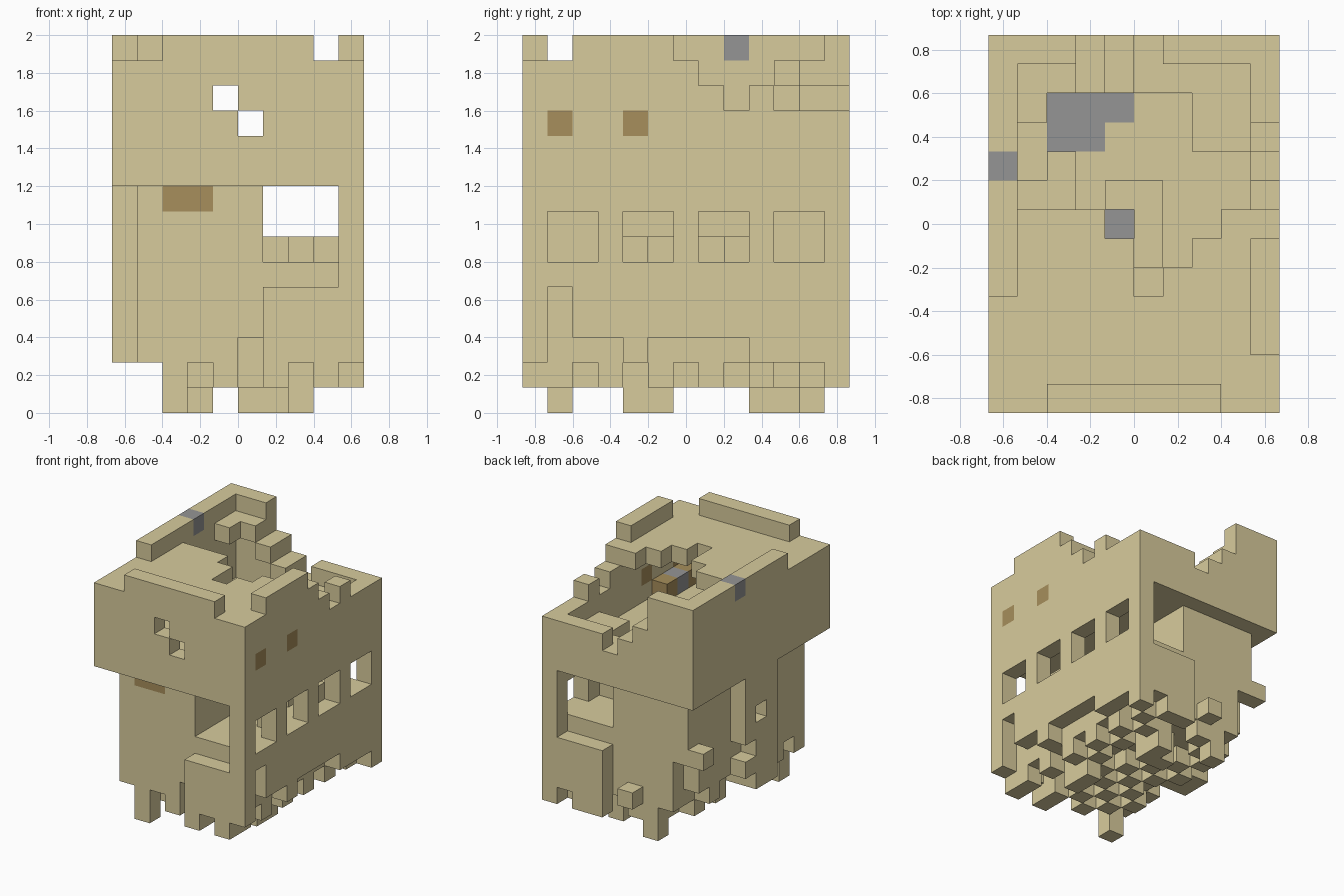
import bpy, bmesh, random
from mathutils import Vector

if "Cube" in bpy.data.objects:
    bpy.data.objects.remove(bpy.data.objects["Cube"], do_unlink=True)

random.seed(4)
U = 2 / 15                      # size of one block
W, D = 10, 13                   # blocks wide and deep
cells = {}                      # block position -> (part name, colour index)


def box(part, x, y, z, colour=0):
    """Fill a range of blocks; each range is (start, end)."""
    for i in range(*x):
        for j in range(*y):
            for k in range(*z):
                cells[i, j, k] = (part, colour)


def cut(x, y, z):
    for i in range(*x):
        for j in range(*y):
            for k in range(*z):
                cells.pop((i, j, k), None)


def one(part, i, j, k, colour=0):
    cells[i, j, k] = (part, colour)


def material(name, rgb):
    m = bpy.data.materials.new(name)
    m.use_nodes = True
    m.diffuse_color = (*rgb, 1)
    m.node_tree.nodes["Principled BSDF"].inputs["Base Color"].default_value = (*rgb, 1)
    return m


MATS = [material("sandstone", (.685, .598, .335)),
        material("brown_wood", (.385, .272, .106)),
        material("grey_stone", (.3, .3, .3))]

# Solid foundation with a crumbling, checkered underside
box("foundation", (1, 9), (1, 12), (3, 6))
for i in range(2, 9):
    for j in range(1, 12):
        if random.random() < .65:
            one("foundation", i, j, 2)
        if (i + j) % 2 and random.random() < .8:
            box("hanging_rubble", (i, i + 1), (j, j + 1), (1, 3))

# Broken lower edge of the front wall
for i, low in zip(range(1, 6), (2, 0, 2, 1, 3)):
    cut((i, i + 1), (1, 2), (0, low))
    box("lower_front_wall", (i, i + 1), (1, 2), (low, 9))

# Rest of the lower storey walls
box("lower_back_wall", (2, 6), (11, 12), (2, 9))
for j, low in zip(range(1, 12), (2, 3, 2, 3, 2, 2, 3, 3, 2, 3, 5)):
    cut((1, 2), (j, j + 1), (0, low))
    box("lower_left_wall", (1, 2), (j, j + 1), (low, 9))
box("inner_wall", (5, 6), (2, 11), (6, 9))

# Hanging legs
for i, j in ((2, 1), (3, 11), (7, 4), (7, 5), (5, 9), (6, 9), (6, 10)):
    box("hanging_leg", (i, i + 1), (j, j + 1), (0, 3))

# Parapet blocks under the front and back openings
for i, f, b in zip(range(6, 10), (1, 2, 1, 2), (1, 1, 2, 1)):
    box("front_balcony", (i, i + 1), (0, 1), (f, 5))
    box("back_balcony", (i, i + 1), (12, 13), (b, 5))

# Upper storey floor and outer walls with ruined tops
box("upper_floor", (0, 10), (0, 13), (9, 10))
box("upper_front_wall", (0, 10), (0, 1), (9, 14))
box("front_parapet", (2, 8), (0, 1), (14, 15))
box("upper_left_wall", (0, 1), (0, 13), (9, 14))
box("left_parapet", (0, 1), (4, 13), (14, 15))
for i, top in enumerate((15, 15, 15, 13, 12, 11, 12, 12, 12, 12)):
    box("upper_back_wall", (i, i + 1), (12, 13), (9, top))

# Full height side wall, ragged above and below
tops = (14, 14, 15, 15, 15, 15, 14, 13, 12, 13, 12, 12, 12)
lows = (2, 5, 3, 3, 2, 3, 3, 3, 3, 2, 2, 2, 1)
for j, (low, top) in enumerate(zip(lows, tops)):
    box("window_wall", (9, 10), (j, j + 1), (low, top))
for j in (1, 4, 7, 10):
    cut((9, 10), (j, j + 2), (6, 8))

# Peep holes in the front
cut((4, 5), (0, 1), (12, 13))
cut((5, 6), (0, 1), (11, 12))

# Roof with a collapsed back
for i, edge in zip(range(1, 9), (7, 7, 7, 6, 4, 5, 6, 7)):
    box("roof", (i, i + 1), (1, edge), (13, 14))
for i, j, k in ((1, 10, 13), (1, 11, 13), (2, 11, 13), (3, 11, 12), (4, 11, 11)):
    one("roof_remnant", i, j, k)

# Rubble lying on the upper floor
box("fallen_rubble", (7, 9), (9, 12), (10, 11))
box("fallen_rubble", (5, 7), (11, 12), (10, 11))
box("fallen_rubble", (1, 3), (7, 8), (10, 11))
for i, j in ((2, 8), (4, 7), (5, 7), (5, 6), (5, 5)):
    one("fallen_rubble", i, j, 10)

# Side buttress with a slot, and loose ledge blocks
box("buttress", (0, 1), (5, 7), (2, 9))
box("buttress", (0, 1), (7, 8), (5, 9))
cut((0, 1), (6, 7), (6, 7))
for i, j, k in ((0, 11, 5), (0, 7, 3), (4, 12, 2)):
    one("ledge_block", i, j, k)

# Low blocks inside the lower room
for i, j in ((8, 4), (6, 5), (7, 7), (8, 8)):
    one("inner_block", i, j, 6)

# Coloured blocks
for i, j, k in ((9, 1, 11), (9, 4, 11), (2, 1, 8), (3, 1, 8),
                (8, 1, 10), (8, 3, 10)):
    one("wood_block", i, j, k, 1)
for i, j, k in ((2, 9, 9), (2, 10, 9), (3, 9, 9), (3, 10, 9),
                (4, 10, 9), (4, 6, 9), (0, 8, 14), (8, 2, 10)):
    one("stone_block", i, j, k, 2)

# Turn each part into a mesh of its exposed faces
AXES = [Vector((1, 0, 0)), Vector((0, 1, 0)), Vector((0, 0, 1))]
for part in sorted({p for p, c in cells.values()}):
    bm = bmesh.new()
    for pos, (name, colour) in cells.items():
        if name != part:
            continue
        centre = Vector(pos) + Vector((.5, .5, .5)) - Vector((W / 2, D / 2, 0))
        for a in range(3):
            for s in (1, -1):
                n = AXES[a] * s
                if tuple(int(v) for v in Vector(pos) + n) in cells:
                    continue
                u, v = AXES[(a + 1) % 3] / 2, AXES[(a + 2) % 3] / 2 * s
                mid = centre + n / 2
                ring = (mid - u - v, mid + u - v, mid + u + v, mid - u + v)
                face = bm.faces.new([bm.verts.new(p * U) for p in ring])
                face.material_index = colour
    bmesh.ops.remove_doubles(bm, verts=bm.verts, dist=.001)
    bmesh.ops.dissolve_limit(bm, angle_limit=.01, verts=bm.verts,
                             edges=bm.edges, delimit={'MATERIAL'})
    mesh = bpy.data.meshes.new(part)
    bm.to_mesh(mesh)
    bm.free()
    for m in MATS:
        mesh.materials.append(m)
    bpy.context.collection.objects.link(bpy.data.objects.new(part, mesh))
